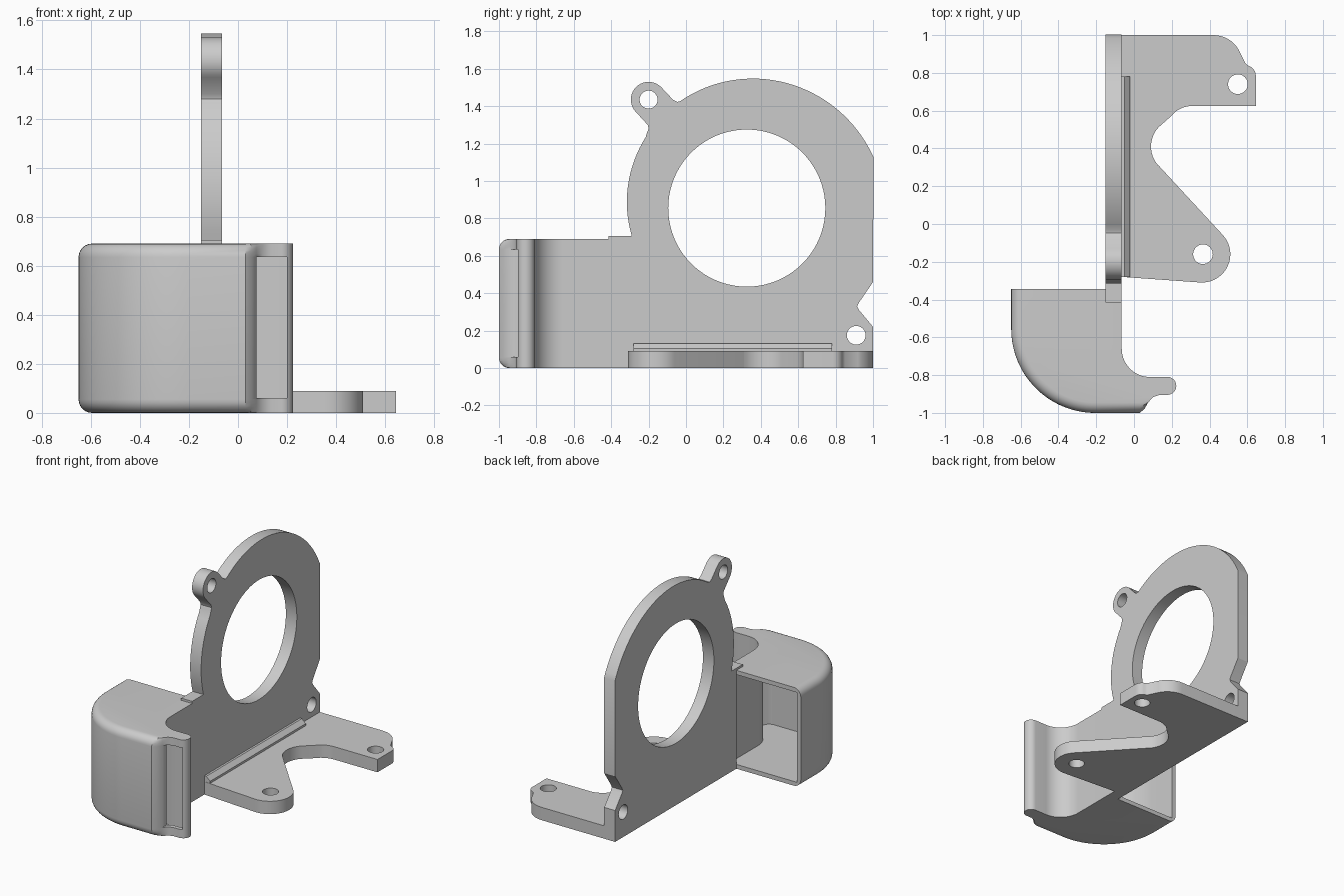
import bpy
import bmesh
from math import sin, cos, radians, pi

cube = bpy.data.objects.get("Cube")
if cube:
    bpy.data.objects.remove(cube, do_unlink=True)

grey = bpy.data.materials.new("plain_grey")
grey.use_nodes = True
COLOUR = (0.6, 0.6, 0.6, 1)
grey.diffuse_color = COLOUR
for node in grey.node_tree.nodes:
    if node.type == "BSDF_PRINCIPLED":
        node.inputs["Base Color"].default_value = COLOUR


def arc(cx, cy, r, start, end, n=12):
    """Points along a circular arc, angles in degrees."""
    angles = [radians(start + (end - start) * i / n) for i in range(n + 1)]
    return [(cx + r * cos(a), cy + r * sin(a)) for a in angles]


def loft(name, rings):
    """Skin a stack of equal rings and cap both ends."""
    bm = bmesh.new()
    rows = [[bm.verts.new(p) for p in ring] for ring in rings]
    n = len(rows[0])
    for a, b in zip(rows, rows[1:]):
        for i in range(n):
            j = (i + 1) % n
            bm.faces.new((a[i], a[j], b[j], b[i]))
    bm.faces.new(rows[0][::-1])
    bm.faces.new(rows[-1])
    bmesh.ops.recalc_face_normals(bm, faces=bm.faces)
    mesh = bpy.data.meshes.new(name)
    bm.to_mesh(mesh)
    bm.free()
    mesh.materials.append(grey)
    obj = bpy.data.objects.new(name, mesh)
    bpy.context.collection.objects.link(obj)
    return obj


def prism(name, outline, axis, low, high):
    """Extrude a flat outline along x, y or z."""
    place = {"x": lambda u, v, h: (h, u, v),
             "y": lambda u, v, h: (u, h, v),
             "z": lambda u, v, h: (u, v, h)}[axis]
    return loft(name, [[place(u, v, h) for u, v in outline] for h in (low, high)])


def cut(obj, cutter):
    cutter.hide_render = True
    mod = obj.modifiers.new("cut", "BOOLEAN")
    mod.operation = "DIFFERENCE"
    mod.solver = "EXACT"
    mod.object = cutter
    bpy.context.view_layer.objects.active = obj
    bpy.ops.object.modifier_apply(modifier=mod.name)
    bpy.data.objects.remove(cutter, do_unlink=True)


def drill(obj, u, v, r, axis, n=32):
    cut(obj, prism("drill", arc(u, v, r, 0, 360 - 360 / n, n - 1), axis, -0.4, 0.4))


def scroll(start, end, n):
    """Slowly tightening spiral round the big opening."""
    pts = []
    for i in range(n + 1):
        a = start + (end - start) * i / n
        pts += arc(0.325, 0.855, 0.743 - 0.00057 * a, a, a, 1)[:1]
    return pts


# Upright plate with scroll outline, ear and holes
plate_outline = (
    [(-0.345, 0), (1, 0), (1, 0.22), (0.925, 0.31), (0.915, 0.33), (0.925, 0.35), (1, 0.46)]
    + scroll(22, 122, 32)
    + [(-0.047, 1.423), (-0.07, 1.435)]
    + arc(-0.2, 1.435, 0.095, 45, 225, 18)
    + [(-0.205, 1.30), (-0.2, 1.28), (-0.207, 1.262)]
    + scroll(145, 193, 16)
    + [(-0.29, 0.705), (-0.415, 0.705), (-0.415, 0.69), (-0.345, 0.69)])
plate = prism("upright_plate", plate_outline, "x", -0.15, -0.065)
drill(plate, 0.325, 0.855, 0.42, "x", 80)
drill(plate, -0.2, 1.435, 0.048, "x")
drill(plate, 0.91, 0.175, 0.05, "x")

# Flat mounting bracket with two arms
bracket_outline = (
    [(-0.065, -0.28)]
    + arc(0.36, -0.16, 0.15, -95, 42, 18)
    + [(0.13, 0.31)]
    + arc(0.24, 0.41, 0.15, 222, 137, 12)
    + [(0.19, 0.565)]
    + arc(0.31, 0.475, 0.15, 127, 90, 6)
    + [(0.645, 0.625)]
    + arc(0.59, 0.785, 0.055, 0, 75, 6)
    + [(0.59, 0.85), (0.555, 0.92)]
    + arc(0.42, 0.845, 0.155, 30, 90, 8)
    + [(-0.065, 1)])
bracket = prism("mounting_bracket", bracket_outline, "z", 0, 0.09)
drill(bracket, 0.55, 0.74, 0.052, "z")
drill(bracket, 0.365, -0.16, 0.052, "z")

# Chamfered strip in the corner between plate and bracket
rail = prism("corner_rail", [(-0.065, 0.09), (-0.02, 0.09), (-0.02, 0.105),
                             (-0.05, 0.132), (-0.065, 0.132)], "y", -0.28, 0.78)

# Air duct: rounded outer wall, then nozzle lip and concave back wall
R, H = 0.055, 0.69
bend = arc(-0.205, -0.555, 0.445, 180, 270, 28)
outer = [((-0.65, -0.345), (1, 0))]
outer += [(p, ((-0.205 - p[0]) / 0.445, (-0.555 - p[1]) / 0.445)) for p in bend]
outer += [((0.03, -1), (0, 1)), ((0.055, -0.98), (-0.1, 0.55))]
lip = ([(0.075, -0.945), (0.1, -0.917), (0.135, -0.905)]
       + arc(0.176, -0.857, 0.048, -90, 90, 12)
       + arc(0.085, -0.66, 0.15, 270, 180, 16)
       + [(-0.065, -0.345)])
outer += [(p, (0, 0)) for p in lip]

levels = []
for i in range(7):
    a = pi / 2 * i / 6
    levels.append((R * (1 - sin(a)), R * (1 - cos(a))))
levels += [(d, H - z) for d, z in reversed(levels)]
duct = loft("air_duct", [[(p[0] + d * m[0], p[1] + d * m[1], z) for p, m in outer]
                         for d, z in levels])

# Hollow inside of the duct and the outlet slot
cavity = ([(-0.62, -0.3)]
          + arc(-0.205, -0.555, 0.415, 180, 270, 28)
          + [(0.01, -0.97), (0.035, -0.955), (0.06, -0.91), (0.1, -0.878), (0.19, -0.875),
             (0.19, -0.84)]
          + arc(0.085, -0.655, 0.185, 270, 180, 16)
          + [(-0.1, -0.3)])
cut(duct, prism("cavity_cutter", cavity, "z", 0.03, 0.66))
slot = [(0.075, -1.05), (0.2, -1.05), (0.2, -0.845), (0.075, -0.845)]
cut(duct, prism("slot_cutter", slot, "z", 0.06, 0.635))

# Smooth the curves, keep the hard edges
bpy.ops.object.select_all(action="DESELECT")
for obj in (plate, bracket, rail, duct):
    obj.select_set(True)
bpy.context.view_layer.objects.active = duct
bpy.ops.object.shade_smooth_by_angle(angle=radians(30))
